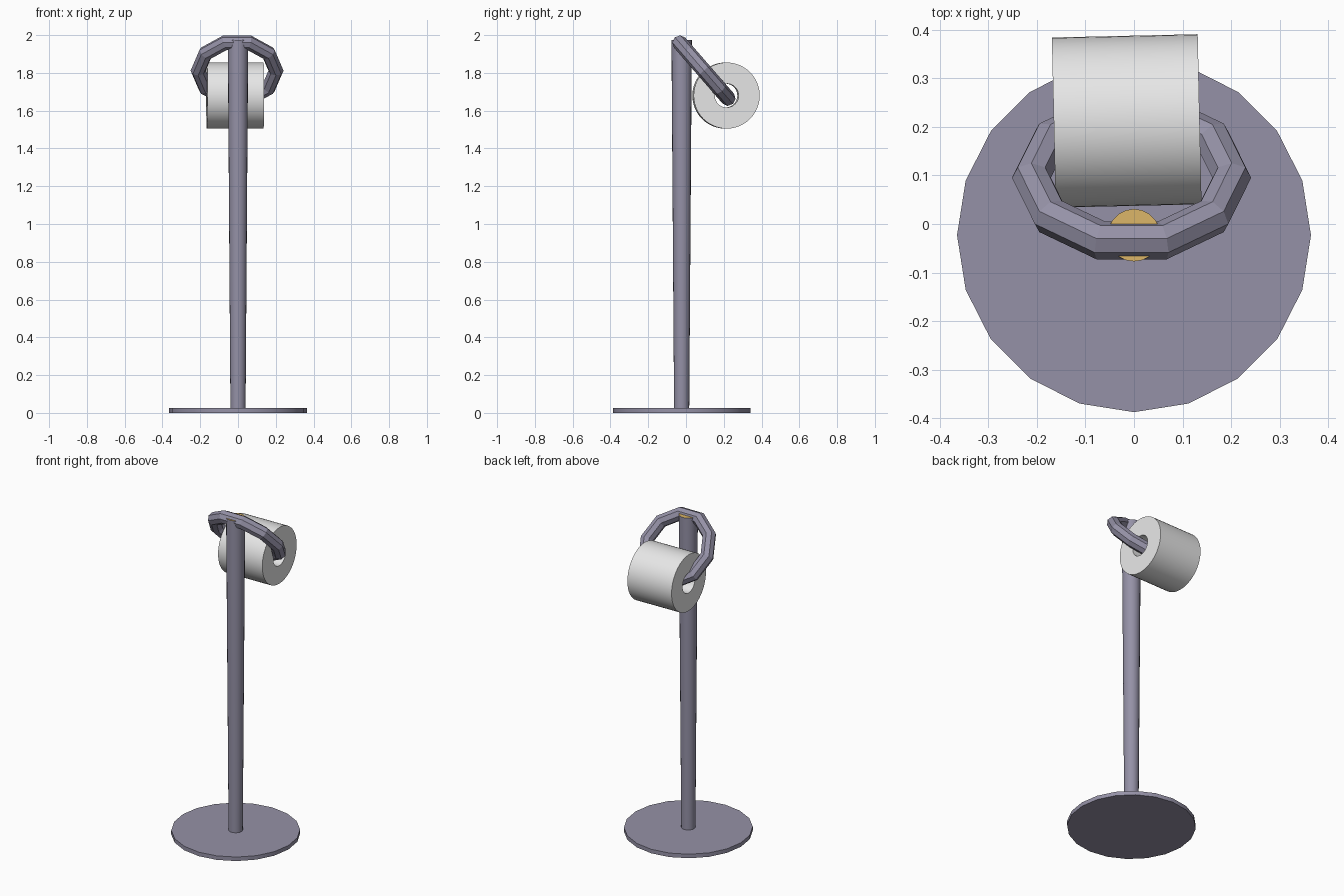
import bpy, bmesh, math
from mathutils import Matrix, Vector

if "Cube" in bpy.data.objects:
    bpy.data.objects.remove(bpy.data.objects["Cube"])


def material(name, rgb):
    m = bpy.data.materials.new(name)
    m.diffuse_color = (*rgb, 1)
    m.use_nodes = True
    m.node_tree.nodes["Principled BSDF"].inputs["Base Color"].default_value = m.diffuse_color
    return m


METAL = material("grey violet metal", (0.30, 0.285, 0.385))
GOLD = material("gold", (0.72, 0.47, 0.14))
PAPER = material("white paper", (0.82, 0.82, 0.82))


def revolve(name, profile, sides, mats, closed=False, matrix=Matrix(), smooth=True):
    """Spin an (r, z) profile about z; r = 0 ends are welded to a point."""
    bm = bmesh.new()
    rings = [[bm.verts.new((r * math.cos(2 * math.pi * i / sides),
                            r * math.sin(2 * math.pi * i / sides), z))
              for r, z in profile] for i in range(sides)]
    n = len(profile)
    for i in range(sides):
        a, b = rings[i], rings[(i + 1) % sides]
        for j in range(n if closed else n - 1):
            k = (j + 1) % n
            bm.faces.new((a[j], b[j], b[k], a[k]))
    bmesh.ops.remove_doubles(bm, verts=bm.verts, dist=1e-5)
    bmesh.ops.recalc_face_normals(bm, faces=bm.faces)
    me = bpy.data.meshes.new(name)
    bm.to_mesh(me)
    bm.free()
    for m in mats:
        me.materials.append(m)
    ob = bpy.data.objects.new(name, me)
    bpy.context.collection.objects.link(ob)
    ob.matrix_world = matrix
    if smooth:
        bpy.ops.object.select_all(action='DESELECT')
        ob.select_set(True)
        bpy.context.view_layer.objects.active = ob
        bpy.ops.object.shade_smooth_by_angle(angle=math.radians(30))
    return ob


def at(x, y, z):
    return Matrix.Translation((x, y, z))


AXIS_Y = -0.023

# Round base plate, one corner pointing to the front
revolve("base_plate", [(0, 0), (0.364, 0), (0.364, 0.025), (0, 0.025)], 20,
        [METAL], matrix=at(0, AXIS_Y, 0))

# Pole, slightly wider at the top, with a gold top face
pole = revolve("pole", [(0, 0.01), (0.04, 0.01), (0.054, 1.975), (0, 1.975)], 20,
               [METAL, GOLD], matrix=at(0, AXIS_Y, 0))
for f in pole.data.polygons:
    if f.normal.z > 0.9:
        f.material_index = 1

# Ten-sided tilted ring hooked over the pole
section = [(0.206 + 0.04 * math.cos(math.pi * k / 4), 0.04 * math.sin(math.pi * k / 4))
           for k in range(8)]
revolve("holder_ring", section, 10, [METAL], closed=True, smooth=False,
        matrix=at(-0.005, 0.095, 1.812) @ Matrix.Rotation(math.radians(-49), 4, 'X'))

# Paper roll hanging on the ring
revolve("paper_roll", [(0.063, -0.15), (0.175, -0.15), (0.175, 0.15), (0.063, 0.15)], 48,
        [PAPER], closed=True,
        matrix=at(-0.015, 0.212, 1.68) @ Matrix.Rotation(math.radians(1.3), 4, 'Z')
        @ Matrix.Rotation(math.radians(90), 4, 'Y'))
